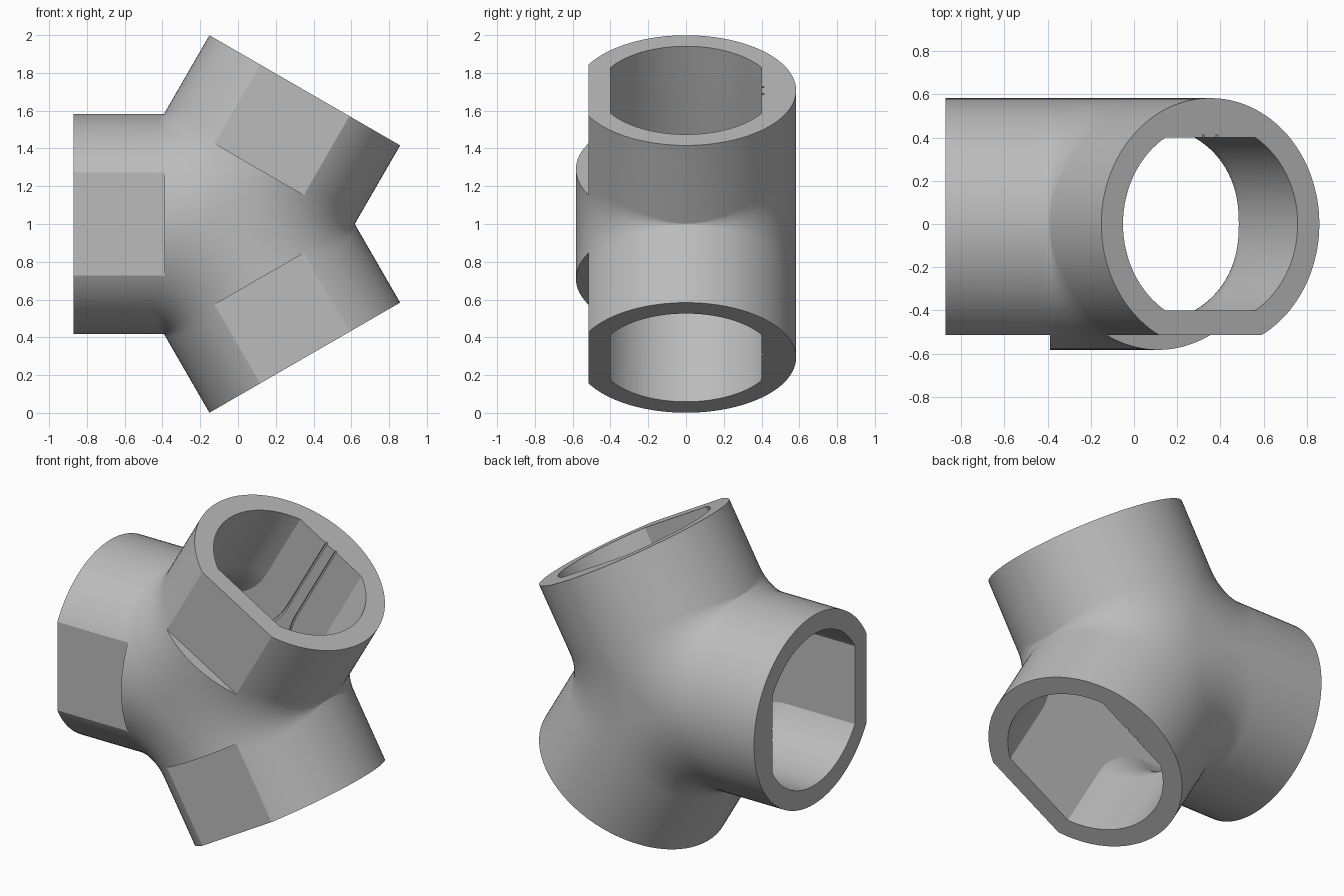
import bpy, bmesh
from math import sin, cos, radians, sqrt, pi
from mathutils import Vector, Matrix

if "Cube" in bpy.data.objects:
    bpy.data.objects.remove(bpy.data.objects["Cube"])

CENTRE = Vector((-0.055, 0, 1))
OUTER, INNER = 0.583, 0.467      # pipe radii
LENGTH = 0.817                   # arm length from the centre
FLAT_OUT, FLAT_IN = 0.515, 0.40  # depth of the flats
BLEND = 0.27                     # size of the fillet between arms
STEP = 0.335                     # where the outer flats begin
ARC = 14


def polar(r, deg):
    return Vector((r * cos(radians(deg)), r * sin(radians(deg))))


def sector(beta, w, t, length):
    """Outline between two neighbouring arms, with a rounded inner corner."""
    hub = polar(w / sin(pi / 3) + 2 * t, beta)
    arc = [hub + polar(t * sqrt(3), beta + 210 - 60 * i / ARC) for i in range(ARC + 1)]
    start = polar(length, beta - 60) + polar(w, beta + 30)
    end = polar(length, beta + 60) + polar(w, beta - 30)
    return start, arc, end


def place(p, y):
    return CENTRE + Vector((p.x, y, p.y))


def make_object(name, bm):
    bmesh.ops.recalc_face_normals(bm, faces=bm.faces)
    mesh = bpy.data.meshes.new(name)
    bm.to_mesh(mesh)
    bm.free()
    obj = bpy.data.objects.new(name, mesh)
    bpy.context.collection.objects.link(obj)
    return obj


def branching_pipe(name, radius, top, length, steps):
    """Three-armed solid stacked from outlines running front to back."""
    bm = bmesh.new()
    cache = {}

    def vert(p, y):
        co = place(p, y)
        key = tuple(round(c, 5) for c in co)
        if key not in cache:
            cache[key] = bm.verts.new(co)
        return cache[key]

    def face(verts):
        unique = list(dict.fromkeys(verts))
        if len(unique) > 2:
            bm.faces.new(unique)

    limit = pi / 2 if top >= radius else math_asin(top / radius)
    rings, caps = [], []
    for k in range(steps + 1):
        y = radius * sin(limit * (2 * k / steps - 1))
        w = sqrt(max(radius ** 2 - y ** 2, 0))
        if w < 1e-4:
            w = 0
        t = max(0.004, BLEND * (abs(y) / radius) ** 1.5)
        ring, cap = [], []
        for beta in (0, 120, 240):
            a, arc, b = sector(beta, w, t, length)
            ring += [vert(p, y) for p in [a] + arc + [b]]
            cap += [vert(p, y) for p in (arc if w == 0 else [a] + arc + [b])]
        rings.append(ring)
        caps.append(cap)
    for low, high in zip(rings, rings[1:]):
        n = len(low)
        for i in range(n):
            j = (i + 1) % n
            face([low[i], low[j], high[j], high[i]])
    face(caps[0])
    face(caps[-1])
    return make_object(name, bm)


def math_asin(v):
    from math import asin
    return asin(v)


def cut(target, cutter):
    mod = target.modifiers.new("cut", "BOOLEAN")
    mod.operation = "DIFFERENCE"
    mod.solver = "EXACT"
    mod.object = cutter
    bpy.context.view_layer.objects.active = target
    bpy.ops.object.modifier_apply(modifier=mod.name)
    bpy.data.objects.remove(cutter)


# Outer shell and bore
pipe = branching_pipe("three_way_pipe", OUTER, OUTER, LENGTH, 48)
cut(pipe, branching_pipe("bore_cutter", INNER, FLAT_IN, LENGTH + 0.1, 32))

# Flats on the front of each arm
bm = bmesh.new()
for angle in (60, 180, 300):
    size = Matrix.Diagonal((0.7, 0.2, 0.8, 1))
    offset = Matrix.Translation((STEP + 0.35, -FLAT_OUT - 0.1, 0))
    turn = Matrix.Rotation(-radians(angle), 4, "Y")
    bmesh.ops.create_cube(bm, size=1, matrix=Matrix.Translation(CENTRE) @ turn @ offset @ size)
cut(pipe, make_object("flat_cutter", bm))

# Fine grooves along the back wall of the bore
bm = bmesh.new()
for beta in (0, 120, 240):
    a, arc, b = sector(beta, 0.03, BLEND, LENGTH + 0.05)
    c, arc2, d = sector(beta, 0.042, BLEND, LENGTH + 0.05)
    near, far = [a] + arc + [b], [c] + arc2 + [d]
    rows = [[bm.verts.new(place(p, y)) for p in line]
            for line, y in ((near, 0.39), (far, 0.39), (far, 0.412), (near, 0.412))]
    for r in range(4):
        one, two = rows[r], rows[(r + 1) % 4]
        for i in range(len(one) - 1):
            bm.faces.new((one[i], one[i + 1], two[i + 1], two[i]))
    for i in (0, -1):
        bm.faces.new([row[i] for row in rows])
cut(pipe, make_object("groove_cutter", bm))

# Plain grey finish
grey = bpy.data.materials.new("plain_grey")
grey.use_nodes = True
colour = (0.5, 0.5, 0.5, 1)
grey.diffuse_color = colour
grey.node_tree.nodes["Principled BSDF"].inputs["Base Color"].default_value = colour
pipe.data.materials.clear()
pipe.data.materials.append(grey)
for poly in pipe.data.polygons:
    poly.material_index = 0

bpy.ops.object.select_all(action="DESELECT")
pipe.select_set(True)
bpy.context.view_layer.objects.active = pipe
bpy.ops.object.shade_smooth_by_angle(angle=radians(25))
